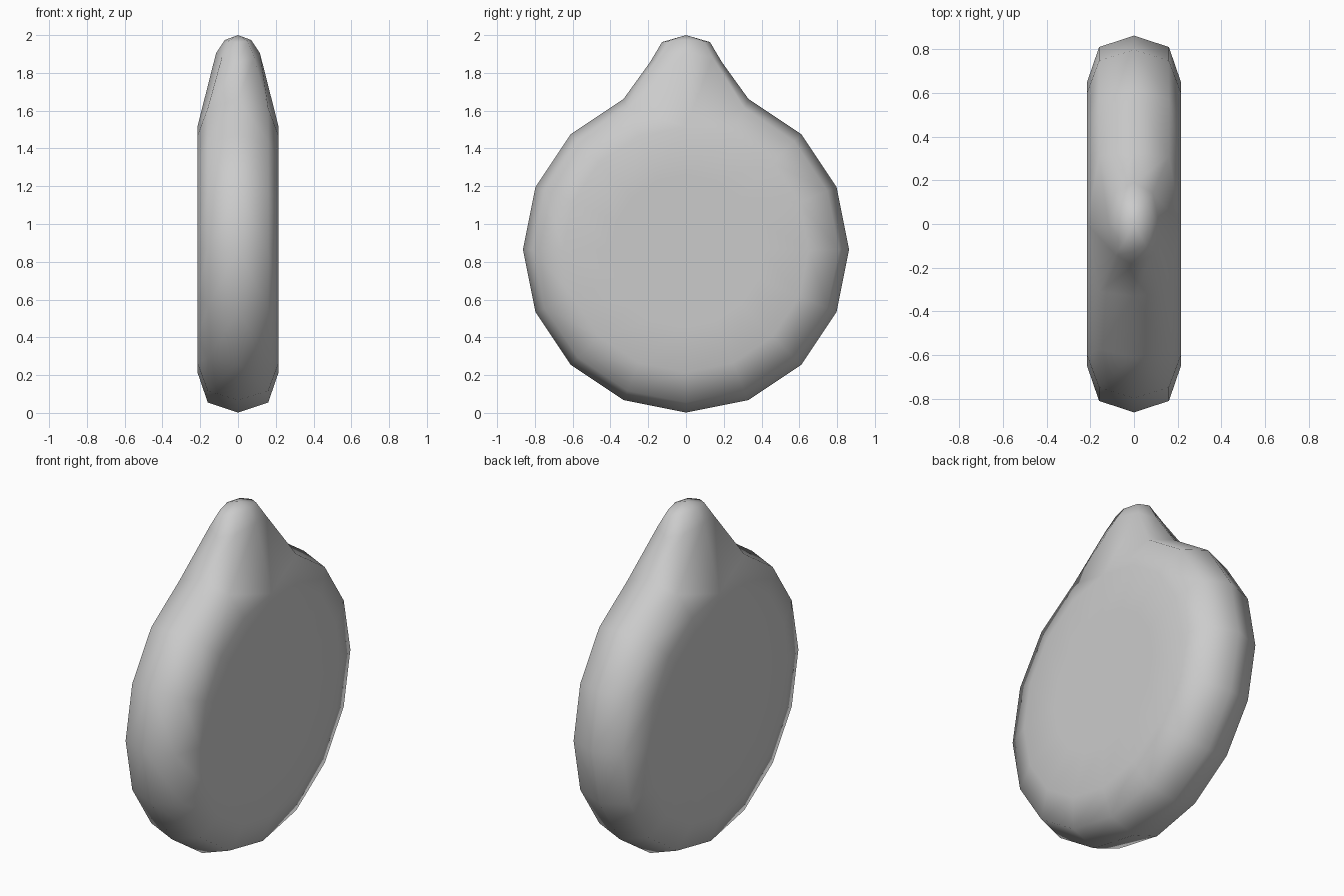
import bpy, bmesh
from math import cos, sin, pi

if "Cube" in bpy.data.objects:
    bpy.data.objects.remove(bpy.data.objects["Cube"])

N, TOP, CZ = 16, 4, 0.865
bm = bmesh.new()


def ring(x, r):
    """16-sided ring around x; the rim leaves its top vertex open for the nub."""
    return [None if (r > 0.7 and i == TOP) else
            bm.verts.new((x, r * cos(2 * pi * i / N), CZ + r * sin(2 * pi * i / N)))
            for i in range(N)]


def bridge(a, b):
    """Join two rings, skipping missing vertices."""
    for i in range(N):
        j = (i + 1) % N
        f = [v for v in (a[i], a[j], b[j], b[i]) if v]
        if len(f) == 4 or (len(f) == 3 and (b[i] is None or b[j] is None)):
            bm.faces.new(f)
        elif len(f) == 3:
            bm.faces.new(f)


# disc: rounded rim and flat faces on both sides
mid = ring(0, 0.863)
edge, side = {}, {}
for s in (1, -1):
    edge[s], side[s] = ring(0.16 * s, 0.81), ring(0.215 * s, 0.65)
    inner = ring(0.215 * s, 0.4)
    for i in range(N):
        if i not in (TOP, TOP - 1):
            bm.faces.new((mid[i], mid[(i + 1) % N], edge[s][(i + 1) % N], edge[s][i]))
    bridge(edge[s], side[s])
    bridge(side[s], inner)
    c = bm.verts.new((0.215 * s, 0, CZ))
    for i in range(N):
        bm.faces.new((inner[i], inner[(i + 1) % N], c))

# nub: eight-sided loops growing from the opening
a, b = TOP - 1, TOP + 1
loop = [side[1][TOP], edge[1][a], mid[a], edge[-1][a],
        side[-1][TOP], edge[-1][b], mid[b], edge[-1 + 2][b]]


def nub_loop(x, zx, y, zy):
    """Loop with half sizes x, y and separate heights on the two axes."""
    k = 0.74
    zm = (zx + zy) / 2
    pts = [(x, 0, zx), (x * k, y * k, zm), (0, y, zy), (-x * k, y * k, zm),
           (-x, 0, zx), (-x * k, -y * k, zm), (0, -y, zy), (x * k, -y * k, zm)]
    return [bm.verts.new(p) for p in pts]


for args in ((0.116, 1.905, 0.19, 1.857), (0.07, 1.974, 0.127, 1.963)):
    new = nub_loop(*args)
    for i in range(8):
        j = (i + 1) % 8
        bm.faces.new((loop[i], loop[j], new[j], new[i]))
    loop = new
tip = bm.verts.new((0, 0, 2))
for i in range(8):
    bm.faces.new((loop[i], loop[(i + 1) % 8], tip))

bmesh.ops.recalc_face_normals(bm, faces=bm.faces[:])
for f in bm.faces:
    f.smooth = True
mesh = bpy.data.meshes.new("disc_body")
bm.to_mesh(mesh)
bm.free()
bpy.context.collection.objects.link(bpy.data.objects.new("disc_body", mesh))
